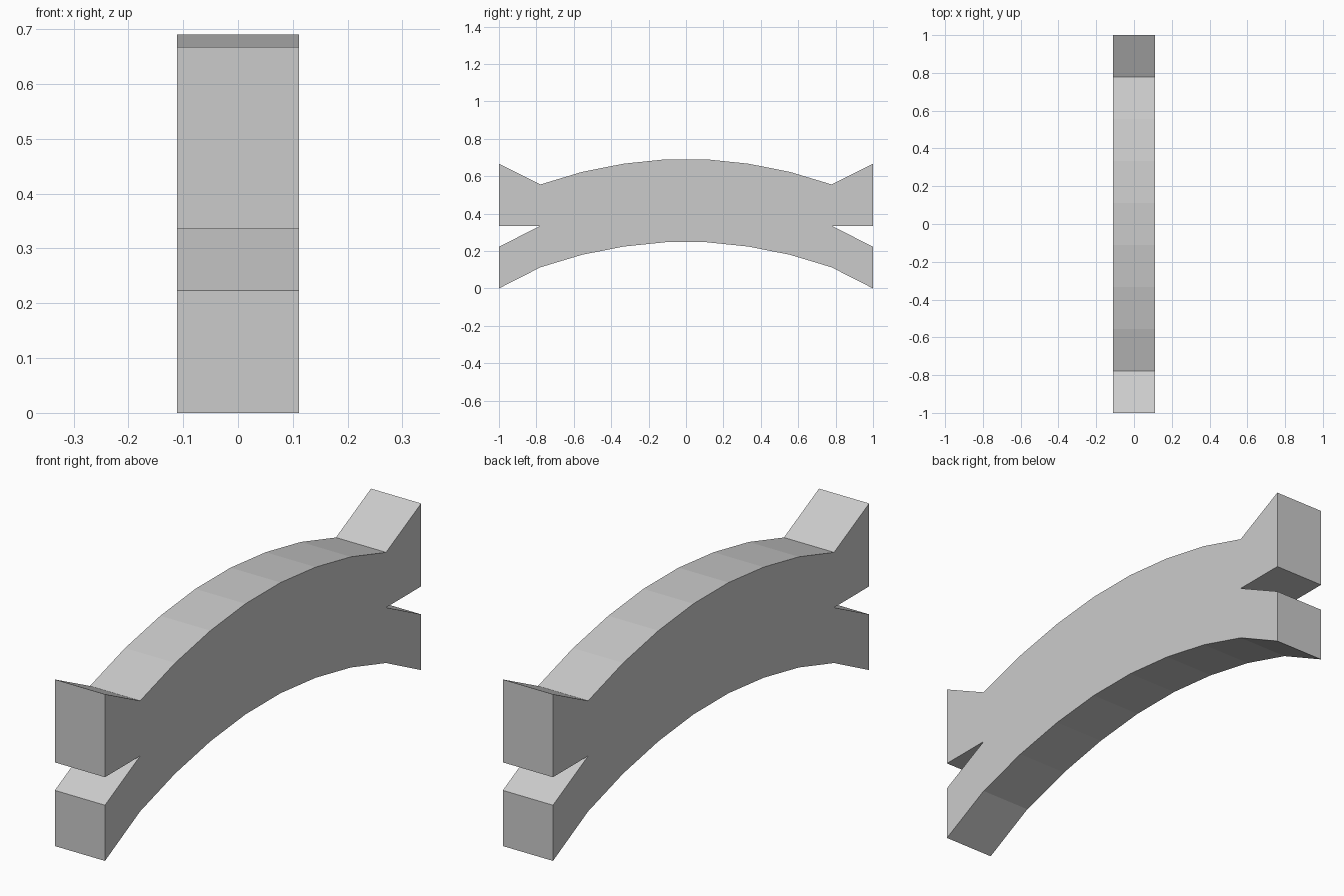
import bpy, bmesh

if "Cube" in bpy.data.objects:
    bpy.data.objects.remove(bpy.data.objects["Cube"])

HALF_WIDTH = 0.111

# Right half of the side outline (y, z), from top centre round to bottom centre
half = [
    (0.111, 0.69), (0.333, 0.667), (0.556, 0.623), (0.778, 0.556),  # arched top
    (1.0, 0.667), (1.0, 0.335),                                     # upper prong
    (0.778, 0.335),                                                 # notch
    (1.0, 0.223), (1.0, 0.0),                                       # lower prong
    (0.778, 0.113), (0.556, 0.18), (0.333, 0.224), (0.111, 0.247),  # arched underside
]
outline = half + [(-y, z) for y, z in reversed(half)]

# Forked arch: mirrored outline extruded across x
bm = bmesh.new()
side = bm.faces.new([bm.verts.new((-HALF_WIDTH, y, z)) for y, z in outline])
ext = bmesh.ops.extrude_face_region(bm, geom=[side], use_keep_orig=True)
moved = [g for g in ext["geom"] if isinstance(g, bmesh.types.BMVert)]
bmesh.ops.translate(bm, verts=moved, vec=(2 * HALF_WIDTH, 0, 0))
bmesh.ops.recalc_face_normals(bm, faces=bm.faces)

mesh = bpy.data.meshes.new("forked_arch")
bm.to_mesh(mesh)
bm.free()
arch = bpy.data.objects.new("forked_arch", mesh)
bpy.context.collection.objects.link(arch)
